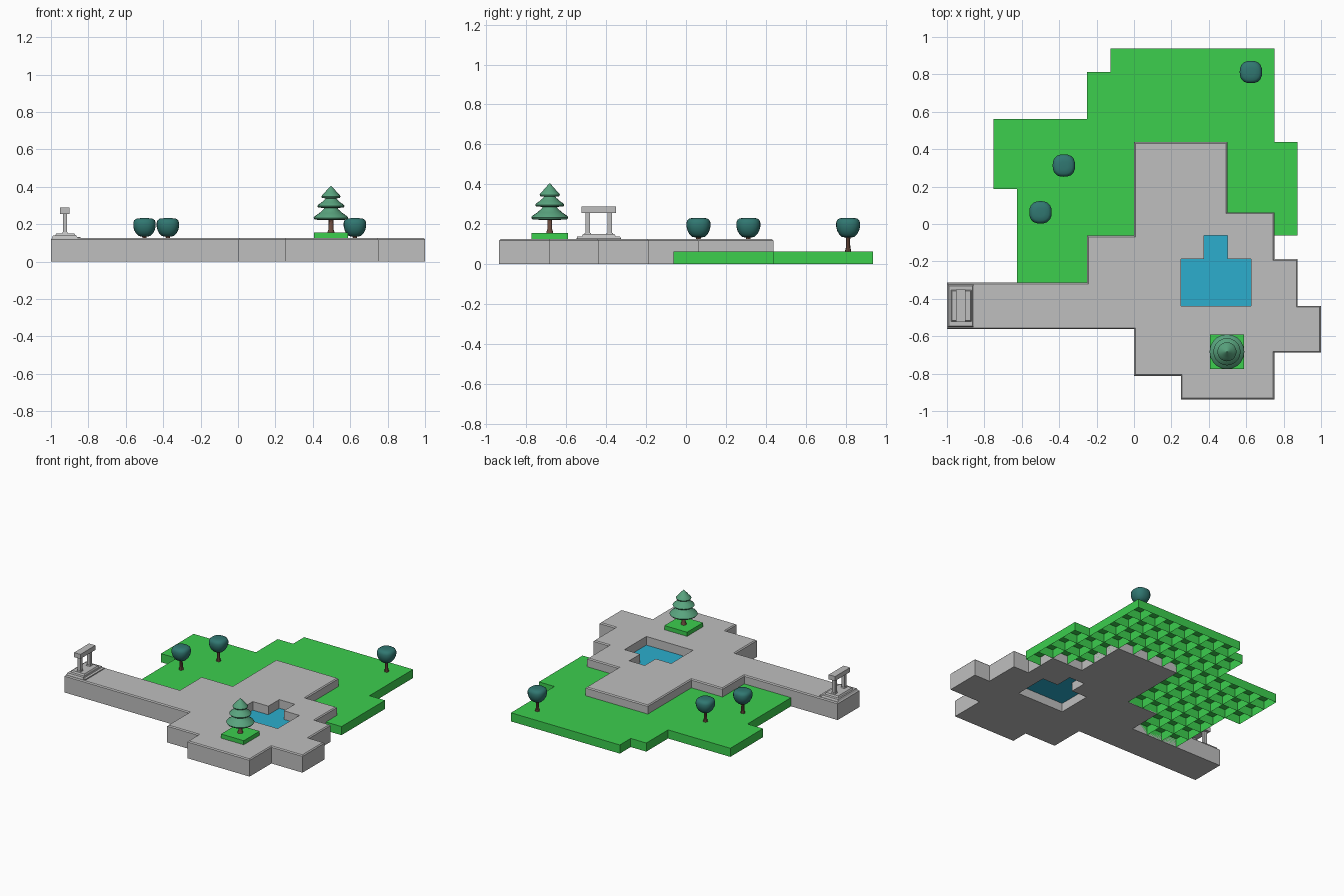
import bpy, bmesh, math

if "Cube" in bpy.data.objects:
    bpy.data.objects.remove(bpy.data.objects["Cube"])

U = 0.125            # plan grid unit
Y0 = -0.0625         # plan grid offset in y
STONE_H, GRASS_H = 0.125, 0.0625


def material(name, rgb):
    m = bpy.data.materials.new(name)
    m.diffuse_color = (*rgb, 1)
    m.use_nodes = True
    m.node_tree.nodes["Principled BSDF"].inputs["Base Color"].default_value = m.diffuse_color
    return m


STONE = material("grey stone", (0.52, 0.52, 0.52))
GRASS = material("grass green", (0.045, 0.62, 0.076))
WATER = material("water blue", (0.025, 0.42, 0.61))
LEAF = material("dark teal leaves", (0.03, 0.185, 0.165))
PINE = material("pine green", (0.10, 0.37, 0.21))
BARK = material("brown bark", (0.16, 0.075, 0.05))


def finish(name, bm, mat, smooth=False):
    me = bpy.data.meshes.new(name)
    bm.to_mesh(me)
    bm.free()
    me.materials.append(mat)
    ob = bpy.data.objects.new(name, me)
    bpy.context.collection.objects.link(ob)
    if smooth:
        bpy.ops.object.select_all(action='DESELECT')
        ob.select_set(True)
        bpy.context.view_layer.objects.active = ob
        bpy.ops.object.shade_smooth_by_angle(angle=math.radians(35))
    return ob


def cells(*rects):
    return {(i, j) for a, b, c, d in rects for i in range(a, b) for j in range(c, d)}


def slab(plan, h, bottom=True, inner_walls=False):
    """Extruded grid plan; open below with dividing ribs when asked."""
    bm = bmesh.new()

    def face(pts):
        bm.faces.new([bm.verts.new((x * U, y * U + Y0, z)) for x, y, z in pts])

    for i, j in plan:
        ring = [(i, j), (i + 1, j), (i + 1, j + 1), (i, j + 1)]
        face([(x, y, h) for x, y in ring])
        if bottom:
            face([(x, y, 0) for x, y in reversed(ring)])
        near = [(i, j - 1), (i + 1, j), (i, j + 1), (i - 1, j)]
        for k in range(4):
            if near[k] not in plan or (inner_walls and k < 2):
                (ax, ay), (bx, by) = ring[k], ring[(k + 1) % 4]
                face([(ax, ay, 0), (bx, by, 0), (bx, by, h), (ax, ay, h)])
    bmesh.ops.remove_doubles(bm, verts=bm.verts, dist=1e-5)
    return bm


def lathe(name, profile, centre, mat, segs=16, power=2):
    """Revolved profile of (radius, z); power above 2 squares the section."""
    bm = bmesh.new()
    rings = []
    for r, z in profile:
        ring = []
        for k in range(segs):
            a = 2 * math.pi * k / segs
            c, s = math.cos(a), math.sin(a)
            q = r / (abs(c) ** power + abs(s) ** power) ** (1 / power)
            ring.append(bm.verts.new((centre[0] + q * c, centre[1] + q * s, z)))
        rings.append(ring)
    for lo, hi in zip(rings, rings[1:]):
        for k in range(segs):
            n = (k + 1) % segs
            bm.faces.new((lo[k], lo[n], hi[n], hi[k]))
    bm.faces.new(rings[0][::-1])
    bm.faces.new(rings[-1])
    return finish(name, bm, mat, True)


def box(name, x, y, z, mat, taper=0.0):
    """Box from ranges; taper pulls the top edges inward."""
    bm = bmesh.new()
    bmesh.ops.create_cube(bm, size=1)
    for v in bm.verts:
        t = taper if v.co.z > 0 else 0
        for k, (lo, hi) in enumerate((x, y, z)):
            s = v.co[k] > 0
            v.co[k] = (hi if s else lo) + ((-t if s else t) if k < 2 else 0)
    return finish(name, bm, mat)


# plans of the paving, pool and lawn
pool = cells((2, 5, -3, -1), (3, 4, -1, 0))
paved = cells((-8, 0, -4, -2), (-2, 0, -2, 0), (0, 4, -6, 4),
              (2, 6, -7, 1), (6, 7, -3, -1), (6, 8, -5, -3))
lawn = cells((-6, -2, 2, 5), (-5, -2, -2, 2), (-2, -1, 0, 7),
             (-1, 6, 0, 8), (6, 7, 0, 4)) - paved

# stone paving with a chamfered outer rim
bm = slab(paved - pool, STONE_H)


def is_rim(e):
    if any(v.co.z < STONE_H - 1e-4 for v in e.verts):
        return False
    wall = [f for f in e.link_faces if abs(f.normal.z) < 0.5]
    if not wall:
        return False
    p = wall[0].calc_center_median() + wall[0].normal * U / 2
    return (math.floor(p.x / U), math.floor((p.y - Y0) / U)) not in pool


bm.normal_update()
bmesh.ops.bevel(bm, geom=[e for e in bm.edges if is_rim(e)], offset=0.007,
                segments=1, profile=0.5, affect='EDGES')
finish("stone_paving", bm, STONE)

# lawn, hollow and ribbed underneath
finish("lawn", slab(lawn, GRASS_H, bottom=False, inner_walls=True), GRASS)

# pool water, a single sheet halfway down
bm = slab(pool, GRASS_H, bottom=False)
bmesh.ops.delete(bm, geom=[f for f in bm.faces if abs(f.normal.z) < 0.5
                           and f.calc_center_median().z < GRASS_H - 1e-3], context='FACES')
finish("pool_water", bm, WATER)

# round trees
for n, (x, y) in enumerate([(-0.5, 0.0625), (-0.375, 0.3125), (0.625, 0.8125)], 1):
    lathe(f"round_tree_trunk_{n}", [(0.016, 0.0625), (0.011, 0.085), (0.010, 0.12), (0.014, 0.145)],
          (x, y), BARK, 8)
    lathe(f"round_tree_crown_{n}",
          [(0.014, 0.133), (0.032, 0.137), (0.046, 0.151), (0.055, 0.168), (0.060, 0.188),
           (0.060, 0.208), (0.055, 0.221), (0.044, 0.229), (0.022, 0.232)], (x, y), LEAF, 20, 2.5)

# pine tree in a square planter
px, py = 0.497, -0.683
box("pine_planter", (px - .091, px + .091), (py - .091, py + .091), (STONE_H, 0.155), GRASS)
lathe("pine_trunk", [(0.019, 0.155), (0.013, 0.175), (0.012, 0.24)], (px, py), BARK, 10)
for n, (r, z0, z1, top) in enumerate([(0.093, 0.222, 0.305, 0.025), (0.073, 0.287, 0.355, 0.018),
                                      (0.051, 0.338, 0.404, 0.002)], 1):
    h = z1 - z0
    lathe(f"pine_tier_{n}", [(r * .55, z0), (r * .93, z0 + h * .03), (r, z0 + h * .14),
                             (r * .93, z0 + h * .25), (r * .68, z0 + h * .44),
                             (r * .45, z0 + h * .66), (top, z1)], (px, py), PINE, 20)

# gateway: stepped base, two posts, lintel
gy = -0.4375
box("gate_base", (-0.995, -0.858), (gy - .113, gy + .113), (STONE_H, 0.139), STONE, 0.006)
box("gate_front_step", (-0.862, -0.842), (gy - .11, gy + .11), (STONE_H, 0.132), STONE)
box("gate_upper_base", (-0.978, -0.868), (gy - .085, gy + .085), (0.139, 0.150), STONE, 0.006)
for side, s in (("left", -1), ("right", 1)):
    c = gy + s * 0.055
    box(f"gate_post_foot_{side}", (-0.941, -0.909), (c - .018, c + .018), (0.148, 0.157), STONE, 0.003)
    box(f"gate_post_{side}", (-0.936, -0.914), (c - .012, c + .012), (0.155, 0.256), STONE)
box("gate_lintel", (-0.951, -0.900), (gy - .086, gy + .086), (0.255, 0.288), STONE)
